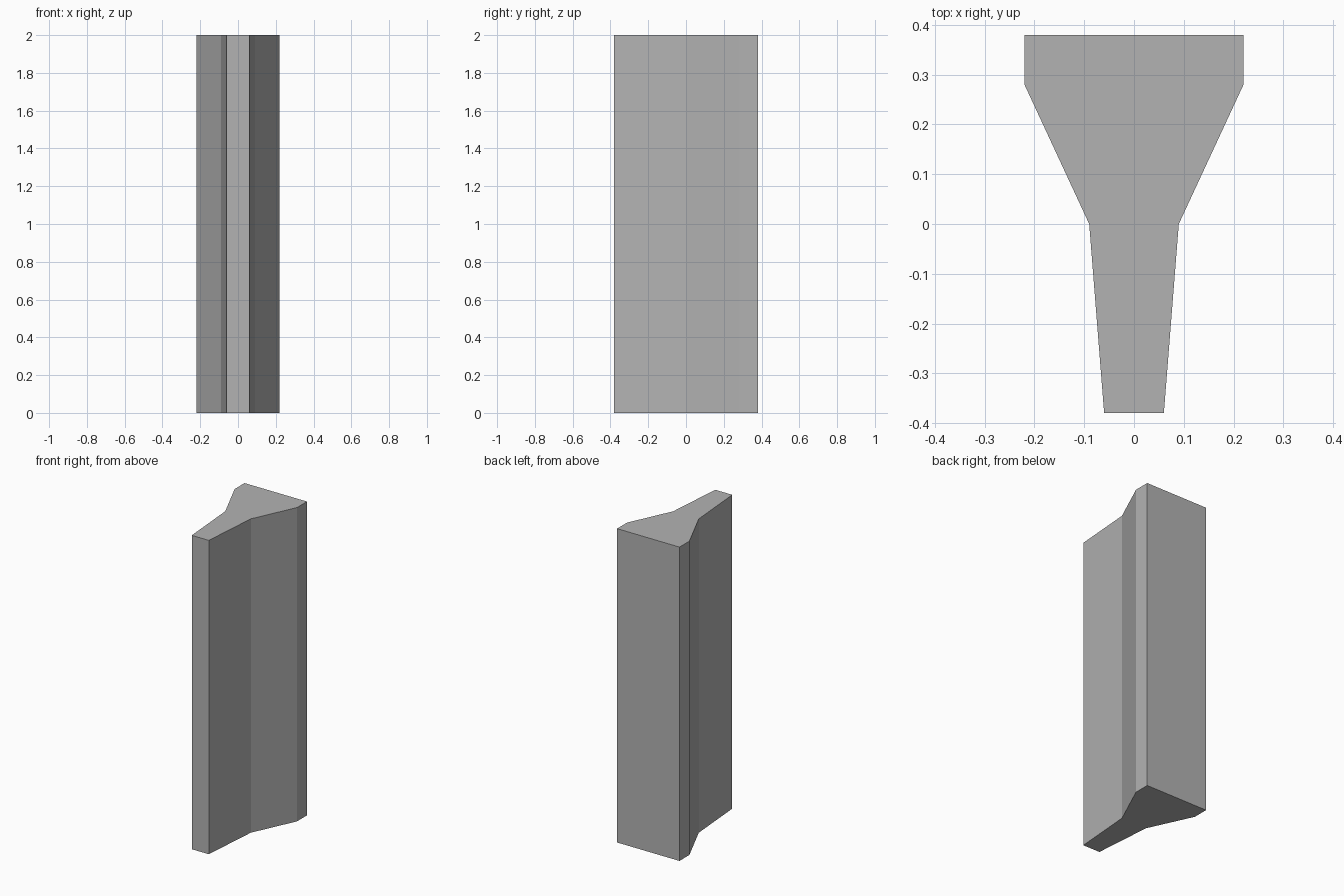
import bpy
import bmesh

HEIGHT = 2.0
GREY = (0.45, 0.45, 0.45, 1.0)

cube = bpy.data.objects.get("Cube")
if cube:
    bpy.data.objects.remove(cube, do_unlink=True)

# Plain grey material
grey = bpy.data.materials.new("plain grey")
grey.use_nodes = True
grey.diffuse_color = GREY
grey.node_tree.nodes["Principled BSDF"].inputs["Base Color"].default_value = GREY

# Half profile from front to back (half width, depth), mirrored across x
half = [(0.06, -0.38), (0.09, 0.0), (0.22, 0.28), (0.22, 0.38)]
outline = half + [(-x, y) for x, y in reversed(half)]

# Tapered post: the outline extruded straight up
bm = bmesh.new()
base = bm.faces.new([bm.verts.new((x, y, 0)) for x, y in outline])
top = bmesh.ops.extrude_face_region(bm, geom=[base], use_keep_orig=True)
bmesh.ops.translate(
    bm,
    vec=(0, 0, HEIGHT),
    verts=[v for v in top["geom"] if isinstance(v, bmesh.types.BMVert)],
)
bmesh.ops.recalc_face_normals(bm, faces=bm.faces)

mesh = bpy.data.meshes.new("tapered_post")
bm.to_mesh(mesh)
bm.free()
mesh.materials.append(grey)
post = bpy.data.objects.new("tapered_post", mesh)
bpy.context.collection.objects.link(post)
